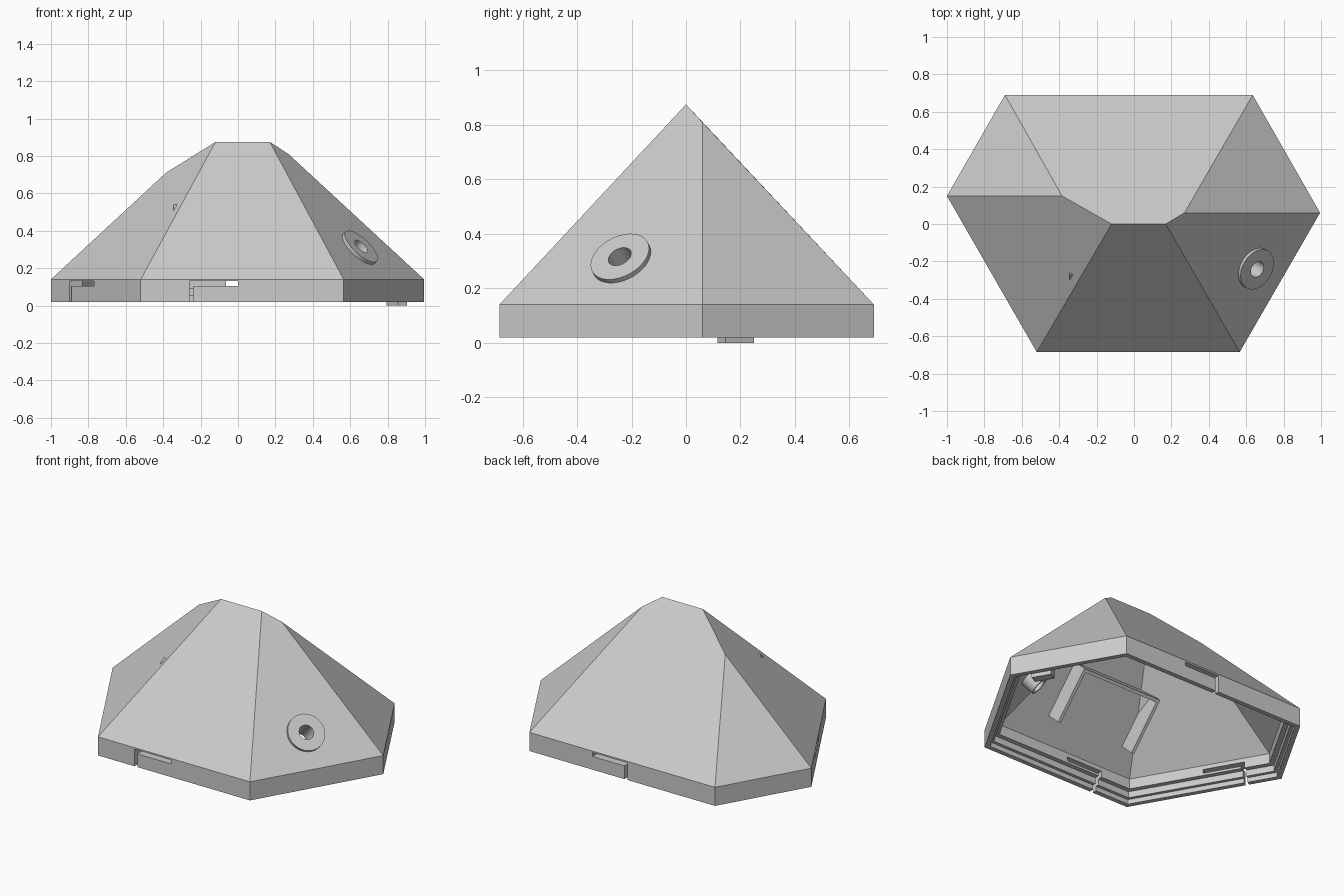
import bpy, bmesh, math
from mathutils import Matrix, Vector

if "Cube" in bpy.data.objects:
    bpy.data.objects.remove(bpy.data.objects["Cube"])

grey = bpy.data.materials.new("light_grey")
grey.use_nodes = True
grey.diffuse_color = (0.6, 0.6, 0.6, 1)
grey.node_tree.nodes["Principled BSDF"].inputs["Base Color"].default_value = (0.6, 0.6, 0.6, 1)


def make(name, bm):
    bmesh.ops.recalc_face_normals(bm, faces=bm.faces)
    mesh = bpy.data.meshes.new(name)
    bm.to_mesh(mesh)
    bm.free()
    mesh.materials.append(grey)
    obj = bpy.data.objects.new(name, mesh)
    bpy.context.collection.objects.link(obj)
    return obj


def add_box(bm, frame, low, high):
    low, high = Vector(low), Vector(high)
    place = Matrix.Translation((low + high) / 2) @ Matrix.Diagonal((high - low).to_4d())
    bmesh.ops.create_cube(bm, size=1, matrix=frame @ place)


def frame_of(x, y, z, origin):
    m = Matrix((x, y, z)).transposed().to_4x4()
    m.translation = Vector(origin)
    return m


def cut(target, cutter):
    mod = target.modifiers.new("cut", "BOOLEAN")
    mod.operation = "DIFFERENCE"
    mod.solver = "EXACT"
    mod.object = cutter
    bpy.context.view_layer.objects.active = target
    bpy.ops.object.modifier_apply(modifier=mod.name)
    bpy.data.objects.remove(cutter)


# Footprint, counter-clockwise, and the roof's upper points
PLAN = [Vector(p) for p in ((-0.52, -0.685), (0.565, -0.685), (0.995, 0.06),
                            (0.635, 0.69), (-0.69, 0.69), (-1.0, 0.15))]
PEAKS = [(-0.12, 0, 0.875), (0.17, 0, 0.875), (0.27, 0.06, 0.81), (-0.385, 0.15, 0.71)]
ROOF = [(0, 1, 7, 6), (1, 2, 8, 7), (2, 3, 8), (3, 4, 9, 6, 7, 8), (4, 5, 9), (5, 0, 6, 9)]
EAVE, FLOOR, DROP, SLOPE = 0.14, 0.02, 0.07, 1.073


def inset(amount):
    out = []
    for i, p in enumerate(PLAN):
        a = (p - PLAN[i - 1]).normalized()
        b = (PLAN[(i + 1) % 6] - p).normalized()
        na, nb = Vector((-a.y, a.x)), Vector((-b.y, b.x))
        out.append(p + (na + nb) * amount / (1 + na.dot(nb)))
    return out


# Hollow hipped shell with a stepped inner rim
bm = bmesh.new()
LEDGE = 0.08
steps = [(0, EAVE), (0, FLOOR), (0.03, FLOOR), (0.03, 0.05), (0.05, 0.05),
         (0.05, 0.09), (LEDGE, 0.09), (LEDGE, EAVE + SLOPE * LEDGE - DROP)]
loops = [[bm.verts.new((p.x, p.y, z)) for p in inset(d)] for d, z in steps]
for lower, upper in zip(loops, loops[1:]):
    for i in range(6):
        j = (i + 1) % 6
        bm.faces.new((lower[i], lower[j], upper[j], upper[i]))
for loop, drop in ((loops[0], 0), (loops[-1], DROP)):
    points = loop + [bm.verts.new((x, y, z - drop)) for x, y, z in PEAKS]
    for face in ROOF:
        bm.faces.new([points[i] for i in face])
shell = make("roof_shell", bm)

# L-shaped locking slots in three walls
for start, along, length in (((-0.26, -0.685, 0), (1, 0, 0), 0.26),
                             ((-0.9, -0.024, 0), (0.5, -0.866, 0), 0.26),
                             ((-0.065, 0.69, 0), (1, 0, 0), 0.25)):
    u = Vector(along).normalized()
    up = Vector((0, 0, 1))
    frame = frame_of(u, up.cross(u), up, start)
    for low, high in (((0, -0.12, 0.105), (length, 0.12, 0.13)),
                      ((0, -0.12, -0.05), (0.022, 0.12, 0.12))):
        bm = bmesh.new()
        add_box(bm, frame, low, high)
        cut(shell, make("slot_cutter", bm))

# Round socket on the right front slope
normal = Vector((0.633, -0.366, 0.682)).normalized()
side = Vector((0.5, 0.866, 0)).normalized()
socket = frame_of(side, normal.cross(side), normal, (0.64, -0.232, 0.296))
bm = bmesh.new()
bmesh.ops.create_cone(bm, cap_ends=True, segments=48, radius1=0.052, radius2=0.052,
                      depth=0.2, matrix=socket)
cut(shell, make("socket_cutter", bm))

bm = bmesh.new()
profile = [(0.045, -0.12), (0.06, -0.12), (0.06, 0), (0.115, 0), (0.115, 0.03), (0.045, 0.03)]
ring = [bm.verts.new((r, 0, z)) for r, z in profile]
edges = [bm.edges.new((ring[i - 1], ring[i])) for i in range(len(ring))]
bmesh.ops.spin(bm, geom=ring + edges, cent=(0, 0, 0), axis=(0, 0, 1),
               angle=math.tau, steps=48)
bmesh.ops.remove_doubles(bm, verts=bm.verts, dist=0.0001)
bm.transform(socket)
collar = make("socket_collar", bm)
bpy.ops.object.select_all(action="DESELECT")
collar.select_set(True)
bpy.context.view_layer.objects.active = collar
bpy.ops.object.shade_smooth_by_angle(angle=math.radians(30))

# Three-sided holder under the front slope
down = Vector((0, -0.682, -0.731)).normalized()
right = Vector((1, 0, 0))
holder = frame_of(right, down, right.cross(down), (0, -0.292, 0.561))
LEFT, RIGHT, THICK, NEAR, FAR, LENGTH = -0.345, 0.235, 0.02, 0.03, 0.165, 0.35
for name, x0, x1, y1 in (("holder_top", LEFT, RIGHT, THICK),
                         ("holder_right_arm", LEFT, LEFT + THICK, LENGTH),
                         ("holder_left_arm", RIGHT - THICK, RIGHT, LENGTH)):
    bm = bmesh.new()
    add_box(bm, holder, (x0, 0, NEAR), (x1, y1, FAR))
    make(name, bm)

# Small foot tab inside the left rear wall
bm = bmesh.new()
tab = Matrix.Translation((0.848, 0.183, 0)) @ Matrix.Rotation(math.radians(120), 4, "Z")
add_box(bm, tab, (-0.061, -0.028, 0), (0.061, 0.028, 0.07))
make("foot_tab", bm)
